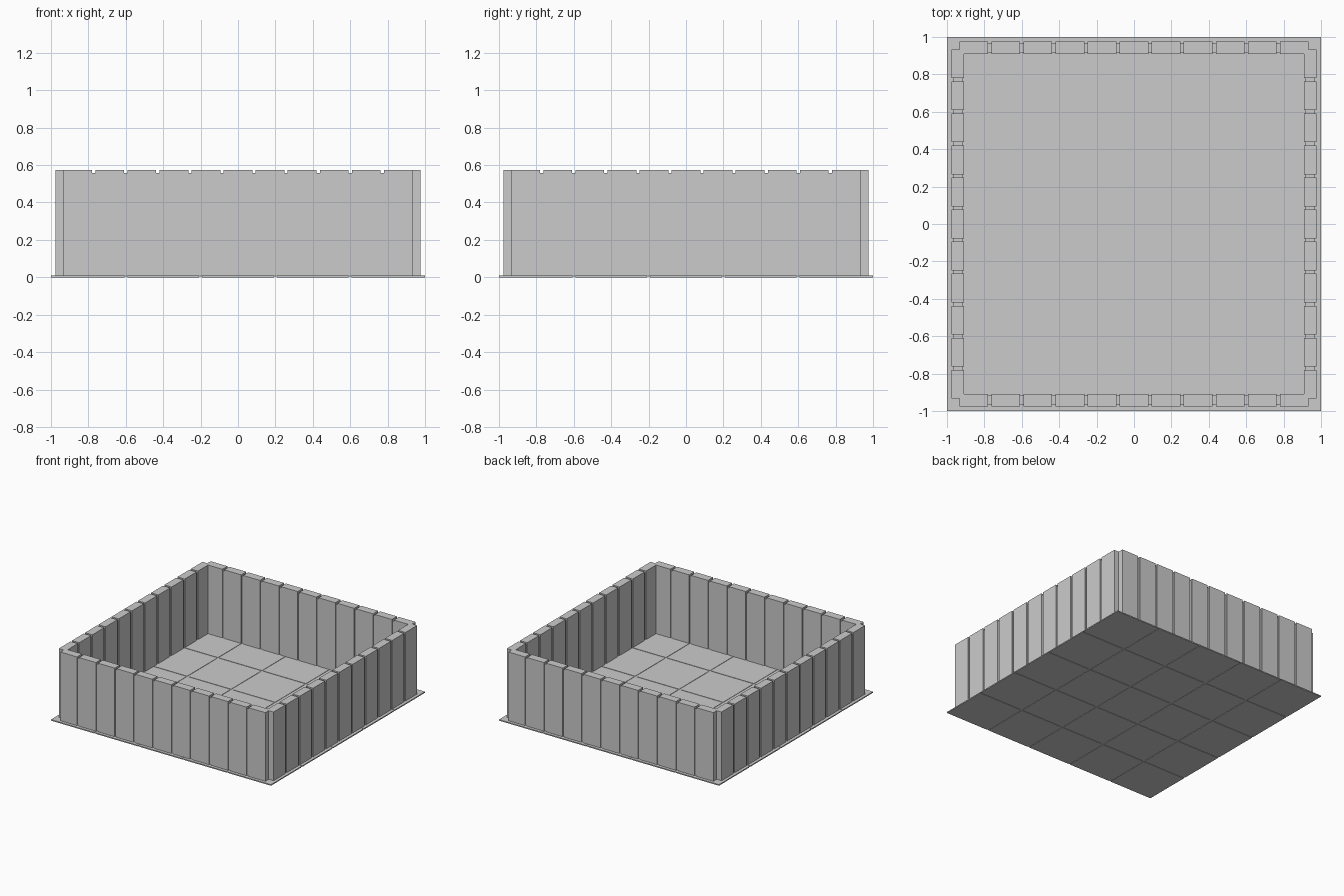
import bpy, bmesh
from mathutils import Matrix
from math import pi

if "Cube" in bpy.data.objects:
    bpy.data.objects.remove(bpy.data.objects["Cube"])

FLOOR_T, TOP = 0.009, 0.573          # floor thickness, wall top
OUT, INN, NOTCH = 0.976, 0.91, 0.932  # wall faces and corner recess
PITCH, GAP = 0.1713, 0.018            # plank spacing and groove width


def make_object(name, bm):
    bmesh.ops.recalc_face_normals(bm, faces=bm.faces)
    mesh = bpy.data.meshes.new(name)
    bm.to_mesh(mesh)
    bm.free()
    ob = bpy.data.objects.new(name, mesh)
    bpy.context.collection.objects.link(ob)
    return ob


def add_prism(bm, points, vec, matrix=Matrix()):
    face = bm.faces.new([bm.verts.new(p) for p in points])
    ext = bmesh.ops.extrude_face_region(bm, geom=[face], use_keep_orig=True)
    new = [g for g in ext["geom"] if isinstance(g, bmesh.types.BMVert)]
    bmesh.ops.translate(bm, verts=new, vec=vec)
    bmesh.ops.transform(bm, matrix=matrix, verts=list(face.verts) + new)


def add_box(bm, lo, hi):
    pts = [(lo[0], lo[1], lo[2]), (hi[0], lo[1], lo[2]),
           (hi[0], hi[1], lo[2]), (lo[0], hi[1], lo[2])]
    add_prism(bm, pts, (0, 0, hi[2] - lo[2]))


def carve(ob, cutter):
    mod = ob.modifiers.new("grooves", 'BOOLEAN')
    mod.operation = 'DIFFERENCE'
    mod.solver = 'EXACT'
    mod.use_self = True
    mod.object = cutter
    bpy.context.view_layer.objects.active = ob
    bpy.ops.object.modifier_apply(modifier=mod.name)
    bpy.data.objects.remove(cutter)


# Floor slab with tile grooves on both faces
bm = bmesh.new()
add_box(bm, (-1, -1, 0), (1, 1, FLOOR_T))
floor = make_object("tiled_floor", bm)
bm = bmesh.new()
for c in (-0.6, -0.2, 0.2, 0.6):
    for z0, z1 in ((-0.02, 0.003), (FLOOR_T - 0.003, 0.03)):
        h = 0.008
        add_box(bm, (c - h, -1.1, z0), (c + h, 1.1, z1))
        add_box(bm, (-1.1, c - h, z0), (1.1, c + h, z1))
carve(floor, make_object("floor_groove_cutter", bm))

# Wall ring: four L-shaped quarters, joined at the middle of each side
bm = bmesh.new()
quarter = [(0, OUT), (NOTCH, OUT), (NOTCH, NOTCH), (OUT, NOTCH),
           (OUT, 0), (INN, 0), (INN, INN), (0, INN)]
for k in range(4):
    add_prism(bm, [(x, y, FLOOR_T) for x, y in quarter],
              (0, 0, TOP - FLOOR_T), Matrix.Rotation(k * pi / 2, 4, 'Z'))
seam = [f for f in bm.faces if all(abs(v.co.x) < 1e-5 for v in f.verts)
        or all(abs(v.co.y) < 1e-5 for v in f.verts)]
bmesh.ops.delete(bm, geom=seam, context='FACES_ONLY')
bmesh.ops.remove_doubles(bm, verts=bm.verts, dist=1e-4)
walls = make_object("plank_walls", bm)

# Plank grooves wrap over the outside, top and inside of each wall
D, TD = 0.008, 0.015
saddle = [(OUT - D, -0.1), (OUT + 0.05, -0.1), (OUT + 0.05, 0.65),
          (INN - 0.05, 0.65), (INN - 0.05, -0.1), (INN + D, -0.1),
          (INN + D, TOP - TD), (OUT - D, TOP - TD)]
bm = bmesh.new()
for k in range(4):
    for i in range(10):
        x = (i - 4.5) * PITCH
        add_prism(bm, [(x - GAP / 2, y, z) for y, z in saddle],
                  (GAP, 0, 0), Matrix.Rotation(k * pi / 2, 4, 'Z'))
carve(walls, make_object("plank_groove_cutter", bm))
